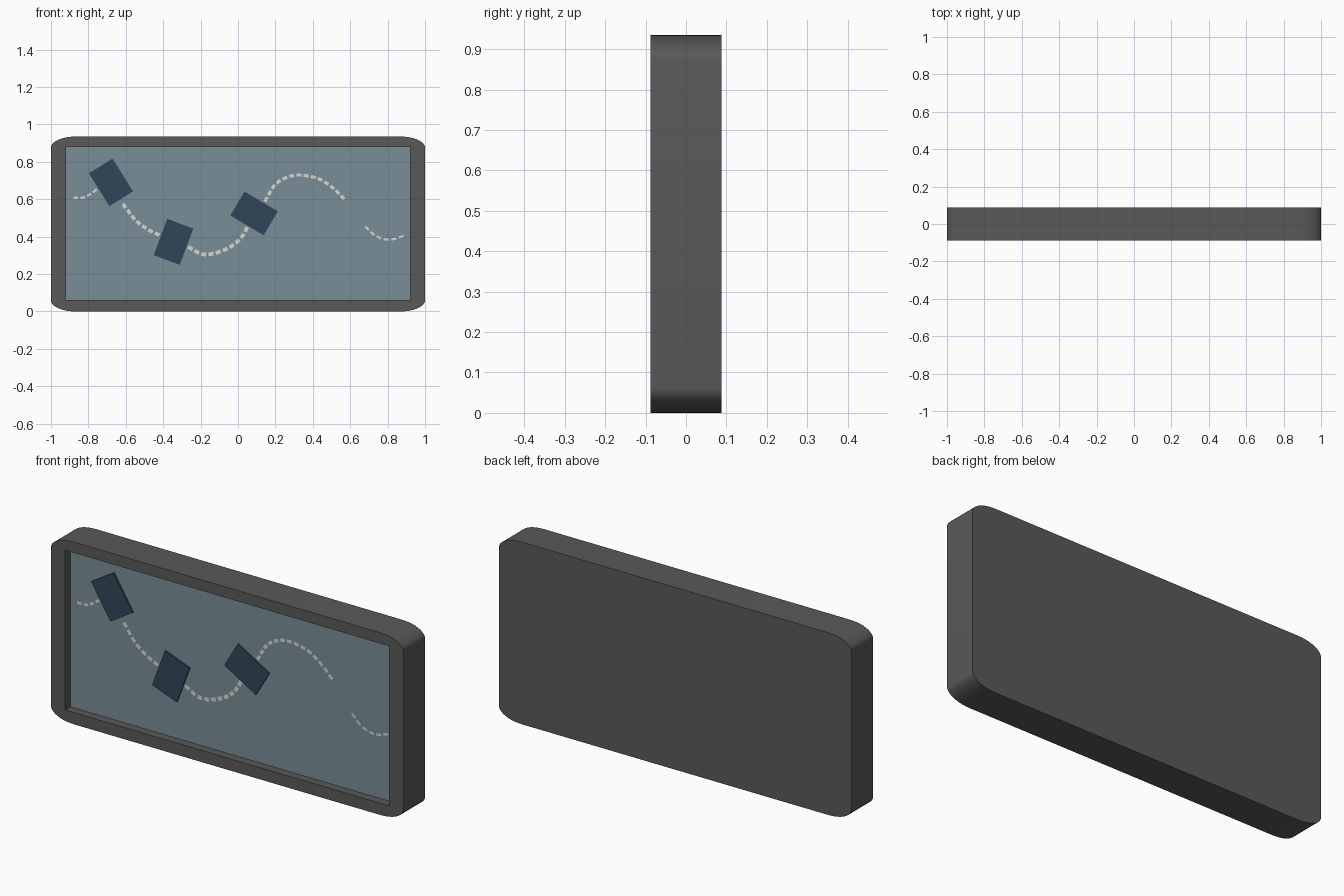
import bpy, bmesh, math
from mathutils import Vector

if "Cube" in bpy.data.objects:
    bpy.data.objects.remove(bpy.data.objects["Cube"])

H = 0.935            # total height
FRONT, BACK = -0.088, 0.088
FLOOR = -0.045       # depth of the recessed panel


def material(name, rgb):
    m = bpy.data.materials.new(name)
    m.diffuse_color = (*rgb, 1)
    m.use_nodes = True
    m.node_tree.nodes["Principled BSDF"].inputs["Base Color"].default_value = m.diffuse_color
    return m


FRAME = material("dark grey", (0.1, 0.1, 0.1))
PANEL = material("slate blue", (0.19, 0.27, 0.31))
CARD = material("navy blue", (0.03, 0.062, 0.098))
CHALK = material("off white", (0.68, 0.68, 0.65))


def finish(name, bm, *mats):
    me = bpy.data.meshes.new(name)
    bm.to_mesh(me)
    bm.free()
    ob = bpy.data.objects.new(name, me)
    bpy.context.collection.objects.link(ob)
    for m in mats:
        me.materials.append(m)
    return ob


# Frame: rounded slab with a recessed rectangular panel in the front
bm = bmesh.new()
N, RX, RZ = 10, 0.13, 0.06
outline, corner = [], []
for c, (sx, cz) in enumerate([(1, H - RZ), (-1, H - RZ), (-1, RZ), (1, RZ)]):
    for k in range(N + 1):
        a = math.pi / 2 * (c + k / N)
        outline.append((sx * (1 - RX) + RX * math.cos(a), cz + RZ * math.sin(a)))
        corner.append(c)
inner = [(0.92, 0.88), (-0.92, 0.88), (-0.92, 0.06), (0.92, 0.06)]
of = [bm.verts.new((x, FRONT, z)) for x, z in outline]
ob_ = [bm.verts.new((x, BACK, z)) for x, z in outline]
rim = [bm.verts.new((x, FRONT, z)) for x, z in inner]
base = [bm.verts.new((x, FLOOR, z)) for x, z in inner]
n = len(outline)
for i in range(n):
    j = (i + 1) % n
    bm.faces.new((of[i], of[j], ob_[j], ob_[i]))
    a, b = rim[corner[i]], rim[corner[j]]
    bm.faces.new((of[i], of[j], a) if a is b else (of[i], of[j], b, a))
for i in range(4):
    j = (i + 1) % 4
    bm.faces.new((rim[i], rim[j], base[j], base[i]))
bm.faces.new(ob_)
bm.faces.new(base).material_index = 1
bmesh.ops.recalc_face_normals(bm, faces=bm.faces[:])
frame = finish("board_frame", bm, FRAME, PANEL)
bpy.context.view_layer.objects.active = frame
frame.select_set(True)
bpy.ops.object.shade_smooth_by_angle(angle=math.radians(30))


# Tilted cards lying on the panel
def card(name, x, z, angle):
    bm = bmesh.new()
    bmesh.ops.create_cube(bm, size=1)
    bmesh.ops.scale(bm, vec=(0.149, 0.008, 0.207), verts=bm.verts)
    ob = finish(name, bm, CARD)
    ob.location = (x, FLOOR - 0.004, z)
    ob.rotation_euler = (0, -math.radians(angle), 0)


card("card_left", -0.679, 0.69, 32)
card("card_middle", -0.345, 0.372, -20.5)
card("card_right", 0.086, 0.524, 59.5)


# Dashed trails: smooth path through points, cut into short flat plates
def trail(name, pts, width, count):
    p = [Vector(q) for q in pts]
    p = [2 * p[0] - p[1]] + p + [2 * p[-1] - p[-2]]
    path = []
    for i in range(1, len(p) - 2):
        a, b, c, d = p[i - 1:i + 3]
        for k in range(16):
            t = k / 16
            path.append(0.5 * (2 * b + (c - a) * t + (2 * a - 5 * b + 4 * c - d) * t * t
                               + (3 * b - a - 3 * c + d) * t ** 3))
    path.append(p[-2])
    dist = [0]
    for a, b in zip(path, path[1:]):
        dist.append(dist[-1] + (b - a).length)

    def at(s):
        for i in range(len(path) - 1):
            if s <= dist[i + 1]:
                return path[i].lerp(path[i + 1], (s - dist[i]) / (dist[i + 1] - dist[i]))
        return path[-1]

    step = dist[-1] / (count - 0.32)
    bm = bmesh.new()
    for i in range(count):
        a, b = at(i * step), at((i + 0.68) * step)
        d = (b - a).normalized() * width / 2
        side = Vector((-d.y, d.x))
        bm.faces.new([bm.verts.new((q.x, FLOOR - 0.003, q.y))
                      for q in (a - side, b - side, b + side, a + side)])
    finish(name, bm, CHALK)


trail("trail_start", [(-0.88, 0.608), (-0.82, 0.61), (-0.755, 0.652)], 0.013, 4)
trail("trail_dip", [(-0.615, 0.575), (-0.55, 0.49), (-0.48, 0.437), (-0.42, 0.408)], 0.019, 7)
trail("trail_valley", [(-0.267, 0.345), (-0.18, 0.304), (-0.07, 0.33), (0.01, 0.385),
                       (0.05, 0.45)], 0.02, 10)
trail("trail_hill", [(0.144, 0.588), (0.2, 0.68), (0.275, 0.722), (0.35, 0.728),
                     (0.44, 0.706), (0.52, 0.65), (0.568, 0.6)], 0.017, 14)
trail("trail_end", [(0.68, 0.455), (0.735, 0.404), (0.81, 0.383), (0.885, 0.404)], 0.012, 6)
